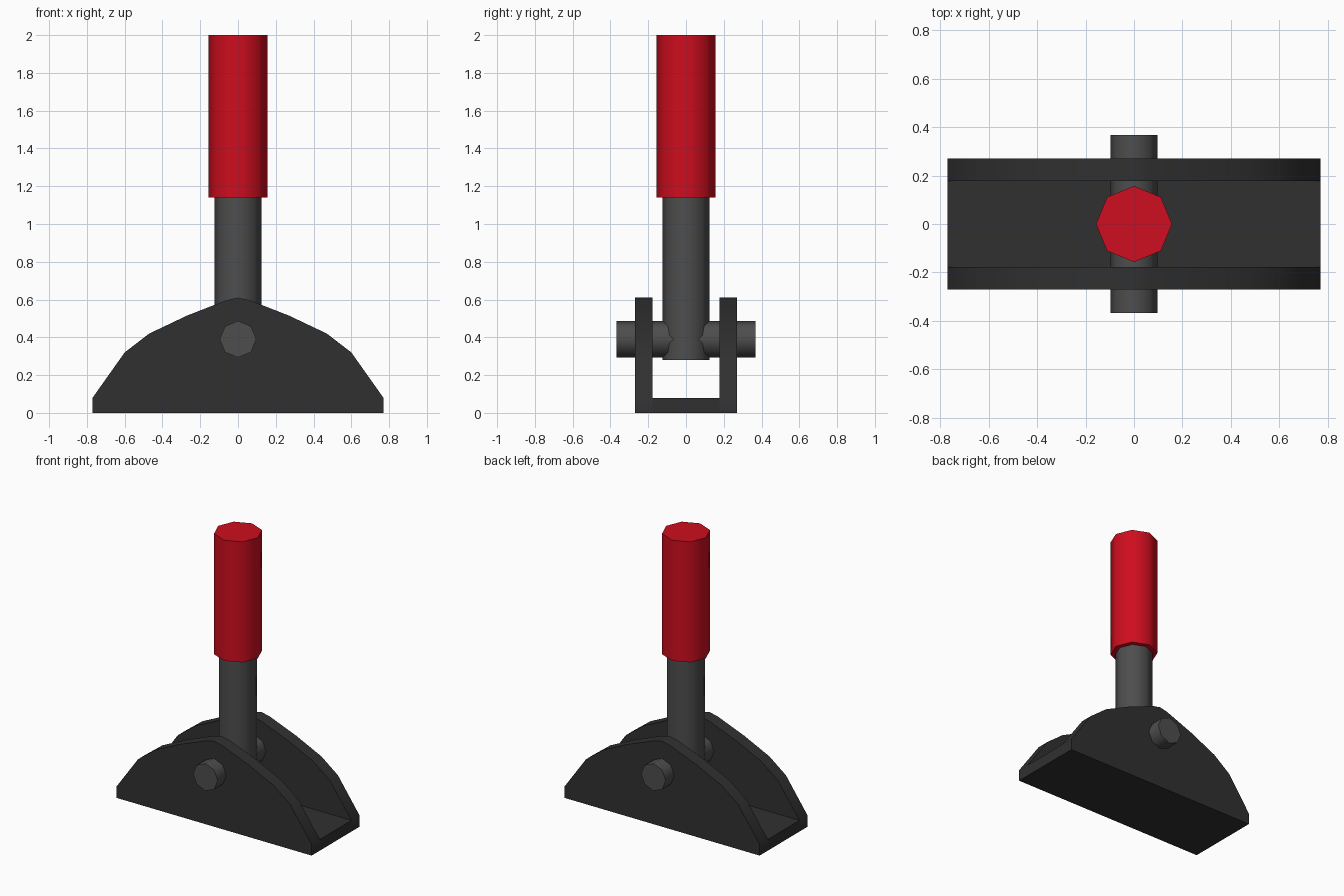
import bpy, bmesh, math
from mathutils import Matrix

if "Cube" in bpy.data.objects:
    bpy.data.objects.remove(bpy.data.objects["Cube"])


def material(name, rgb):
    m = bpy.data.materials.new(name)
    m.diffuse_color = (*rgb, 1)
    m.use_nodes = True
    m.node_tree.nodes["Principled BSDF"].inputs["Base Color"].default_value = m.diffuse_color
    return m


DARK = material("dark_bracket", (0.03, 0.03, 0.03))
STEEL = material("grey_steel", (0.075, 0.075, 0.075))
RED = material("red_grip", (0.62, 0.004, 0.013))


def finish(name, bm, mat, angle):
    bmesh.ops.recalc_face_normals(bm, faces=bm.faces)
    me = bpy.data.meshes.new(name)
    bm.to_mesh(me)
    bm.free()
    me.materials.append(mat)
    ob = bpy.data.objects.new(name, me)
    bpy.context.collection.objects.link(ob)
    bpy.ops.object.select_all(action='DESELECT')
    ob.select_set(True)
    bpy.context.view_layer.objects.active = ob
    bpy.ops.object.shade_smooth_by_angle(angle=math.radians(angle))
    return ob


def rod(name, radius, lo, hi, mat, matrix=Matrix()):
    """Eight-sided rod from lo to hi along z, with corners on the axes."""
    bm = bmesh.new()
    ring = [bm.verts.new((radius * math.cos(i * math.pi / 4),
                          radius * math.sin(i * math.pi / 4), lo)) for i in range(8)]
    face = bm.faces.new(ring)
    out = bmesh.ops.extrude_face_region(bm, geom=[face])["geom"]
    bmesh.ops.translate(bm, vec=(0, 0, hi - lo),
                        verts=[v for v in out if isinstance(v, bmesh.types.BMVert)])
    bmesh.ops.transform(bm, matrix=matrix, verts=bm.verts)
    return finish(name, bm, mat, 50)


def slab(name, profile, y0, y1, mat):
    """Extrude an x-z outline from y0 to y1."""
    bm = bmesh.new()
    face = bm.faces.new([bm.verts.new((x, y0, z)) for x, z in profile])
    out = bmesh.ops.extrude_face_region(bm, geom=[face])["geom"]
    bmesh.ops.translate(bm, vec=(0, y1 - y0, 0),
                        verts=[v for v in out if isinstance(v, bmesh.types.BMVert)])
    return finish(name, bm, mat, 40)


W, FLOOR, INNER, OUTER = 0.77, 0.08, 0.178, 0.27

# Arched side plates, mirrored front to back
half = [(W, 0), (W, FLOOR), (0.6, 0.32), (0.47, 0.42), (0.27, 0.515), (0.06, 0.597)]
arch = half + [(0, 0.61)] + [(-x, z) for x, z in reversed(half)]
plates = slab("side_plates", arch, -OUTER, -INNER, DARK)
plates.modifiers.new("mirror", 'MIRROR').use_axis = (False, True, False)

# Floor joining the plates
slab("base_floor", [(W, 0), (W, FLOOR), (-W, FLOOR), (-W, 0)], -INNER, INNER, DARK)

# Pivot pin running through both plates
rod("pivot_pin", 0.097, -0.367, 0.367, STEEL,
    Matrix.Translation((0, 0, 0.39)) @ Matrix.Rotation(math.pi / 2, 4, 'X'))

# Lever shaft and hand grip
rod("lever_shaft", 0.124, 0.28, 1.14, STEEL)
rod("hand_grip", 0.157, 1.14, 2.0, RED)
